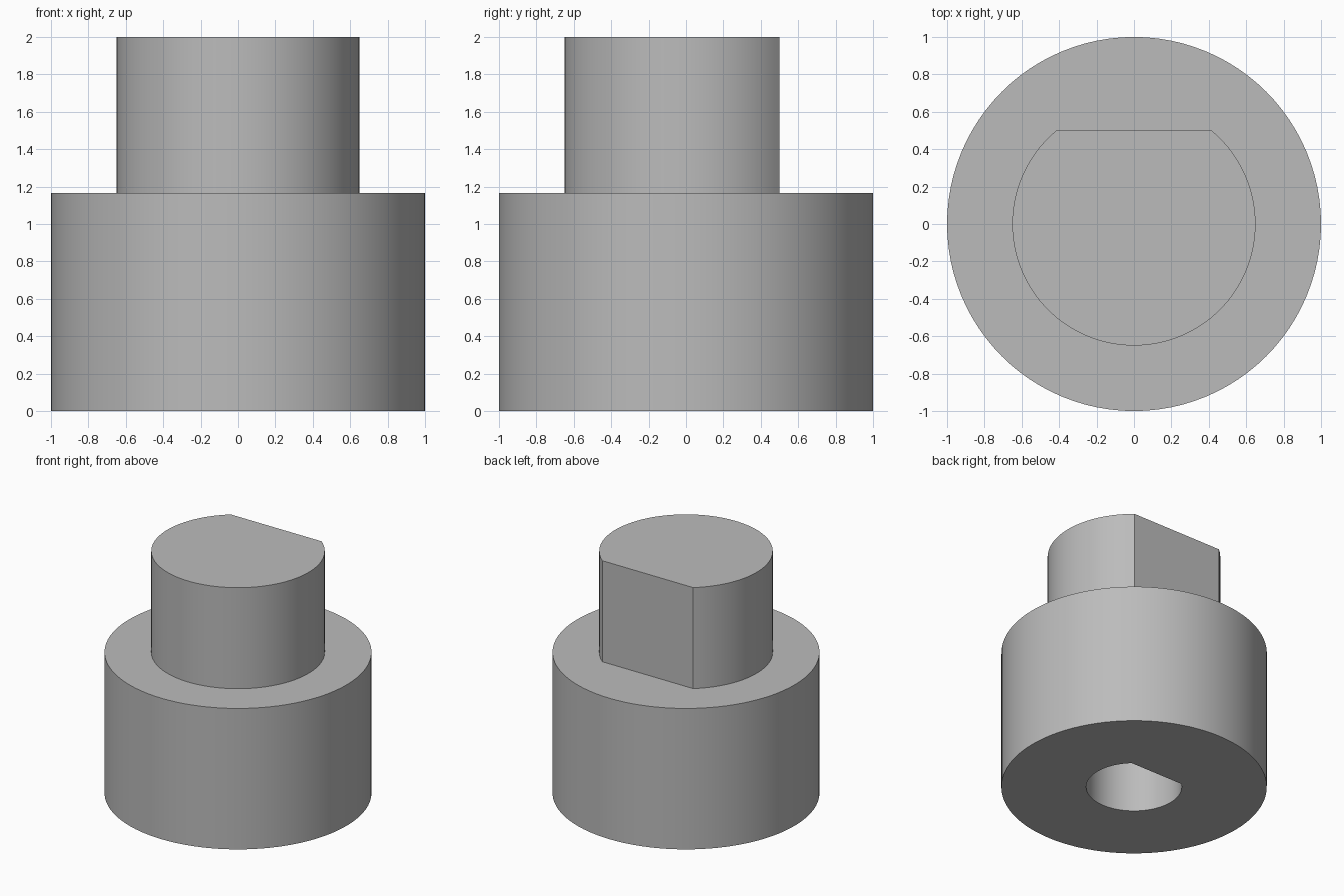
import bpy, bmesh, math

cube = bpy.data.objects.get("Cube")
if cube:
    bpy.data.objects.remove(cube, do_unlink=True)

# Main sizes
COLLAR_R, COLLAR_TOP = 1.0, 1.165
POST_R, POST_FLAT, POST_TOP = 0.65, 0.5, 2.0
BORE_R, BORE_FLAT, BORE_DEPTH = 0.36, 0.265, 0.83
SEGMENTS = 96


def d_profile(radius, flat=None):
    """Circle, or a circle cut by a flat facing +y."""
    if flat is None:
        start, sweep, count = 0, math.tau, SEGMENTS
    else:
        start = math.pi - math.asin(flat / radius)
        sweep = math.pi + 2 * math.asin(flat / radius)
        count = round(SEGMENTS * sweep / math.tau)
    points = count if flat is None else count + 1
    angles = [start + sweep * i / count for i in range(points)]
    return [(radius * math.cos(a), radius * math.sin(a)) for a in angles]


def add_ring(bm, profile, z):
    verts = [bm.verts.new((x, y, z)) for x, y in profile]
    return verts, [bm.edges.new((v, verts[i - 1])) for i, v in enumerate(verts)]


def add_wall(bm, profile, z0, z1):
    """Vertical wall along a closed profile; returns its rings."""
    low, high = add_ring(bm, profile, z0), add_ring(bm, profile, z1)
    a, b = low[0], high[0]
    for i in range(len(a)):
        bm.faces.new((a[i - 1], a[i], b[i], b[i - 1]))
    return low, high


bm = bmesh.new()
collar_low, collar_high = add_wall(bm, d_profile(COLLAR_R), 0, COLLAR_TOP)
post_low, post_high = add_wall(bm, d_profile(POST_R, POST_FLAT), COLLAR_TOP, POST_TOP)
bore_low, bore_high = add_wall(bm, d_profile(BORE_R, BORE_FLAT), 0, BORE_DEPTH)

# Post top and bore end
bm.faces.new(post_high[0])
bm.faces.new(bore_high[0])

# Shoulder and underside, each flat with a D-shaped opening
for outer, inner in ((collar_high, post_low), (collar_low, bore_low)):
    bmesh.ops.triangle_fill(bm, edges=outer[1] + inner[1], use_beauty=True)
bmesh.ops.recalc_face_normals(bm, faces=bm.faces)

mesh = bpy.data.meshes.new("shaft_adapter")
bm.to_mesh(mesh)
bm.free()
adapter = bpy.data.objects.new("shaft_adapter", mesh)
bpy.context.collection.objects.link(adapter)

# Plain grey
grey = bpy.data.materials.new("plain_grey")
grey.use_nodes = True
colour = (0.5, 0.5, 0.5, 1)
grey.diffuse_color = colour
grey.node_tree.nodes["Principled BSDF"].inputs["Base Color"].default_value = colour
mesh.materials.append(grey)

# Smooth round walls with crisp rims and flats
bpy.ops.object.select_all(action="DESELECT")
adapter.select_set(True)
bpy.context.view_layer.objects.active = adapter
bpy.ops.object.shade_smooth_by_angle(angle=math.radians(30))
